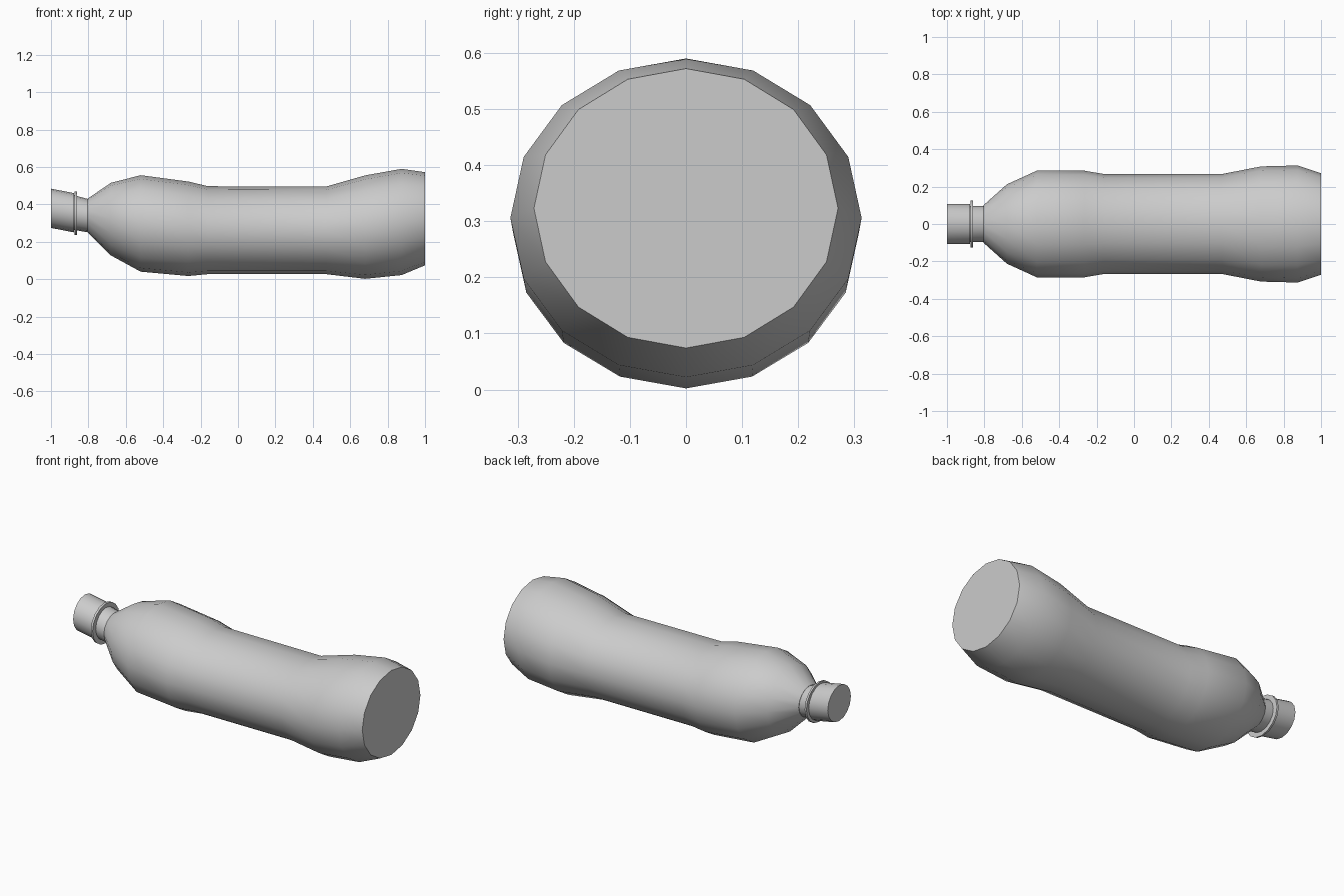
import bpy, bmesh, math

if "Cube" in bpy.data.objects:
    bpy.data.objects.remove(bpy.data.objects["Cube"])

SIDES = 16


def loft(name, stations):
    """Skin elliptical rings along x; station = (x, z low, z high, half width)."""
    bm = bmesh.new()
    rings = []
    for x, lo, hi, hw in stations:
        mid, hh = (lo + hi) / 2, (hi - lo) / 2
        rings.append([bm.verts.new((x, hw * math.cos(a), mid + hh * math.sin(a)))
                      for a in (2 * math.pi * i / SIDES for i in range(SIDES))])
    for r, s in zip(rings, rings[1:]):
        for i in range(SIDES):
            j = (i + 1) % SIDES
            bm.faces.new((r[i], r[j], s[j], s[i]))
    bm.faces.new(rings[0])
    bm.faces.new(rings[-1])
    bmesh.ops.recalc_face_normals(bm, faces=bm.faces)
    mesh = bpy.data.meshes.new(name)
    bm.to_mesh(mesh)
    bm.free()
    obj = bpy.data.objects.new(name, mesh)
    bpy.context.collection.objects.link(obj)
    bpy.ops.object.select_all(action='DESELECT')
    obj.select_set(True)
    bpy.context.view_layer.objects.active = obj
    bpy.ops.object.shade_smooth_by_angle(angle=math.radians(40))
    return obj


# Slightly bent, crushed body from shoulder to base
loft("bottle_body", [
    (-0.805, 0.25, 0.43, 0.10),
    (-0.68, 0.127, 0.515, 0.212),
    (-0.52, 0.04, 0.556, 0.285),
    (-0.265, 0.017, 0.522, 0.285),
    (-0.16, 0.027, 0.497, 0.267),
    (0.47, 0.027, 0.495, 0.267),
    (0.68, 0.002, 0.555, 0.308),
    (0.875, 0.022, 0.59, 0.313),
    (1.0, 0.074, 0.572, 0.271),
])

# Neck under the collar
loft("neck", [
    (-0.88, 0.264, 0.450, 0.095),
    (-0.80, 0.25, 0.428, 0.097),
])

# Thin collar ring
loft("collar", [
    (-0.873, 0.237, 0.470, 0.125),
    (-0.861, 0.235, 0.468, 0.125),
])

# Screw cap
loft("cap", [
    (-1.0, 0.274, 0.484, 0.108),
    (-0.876, 0.250, 0.460, 0.108),
])
